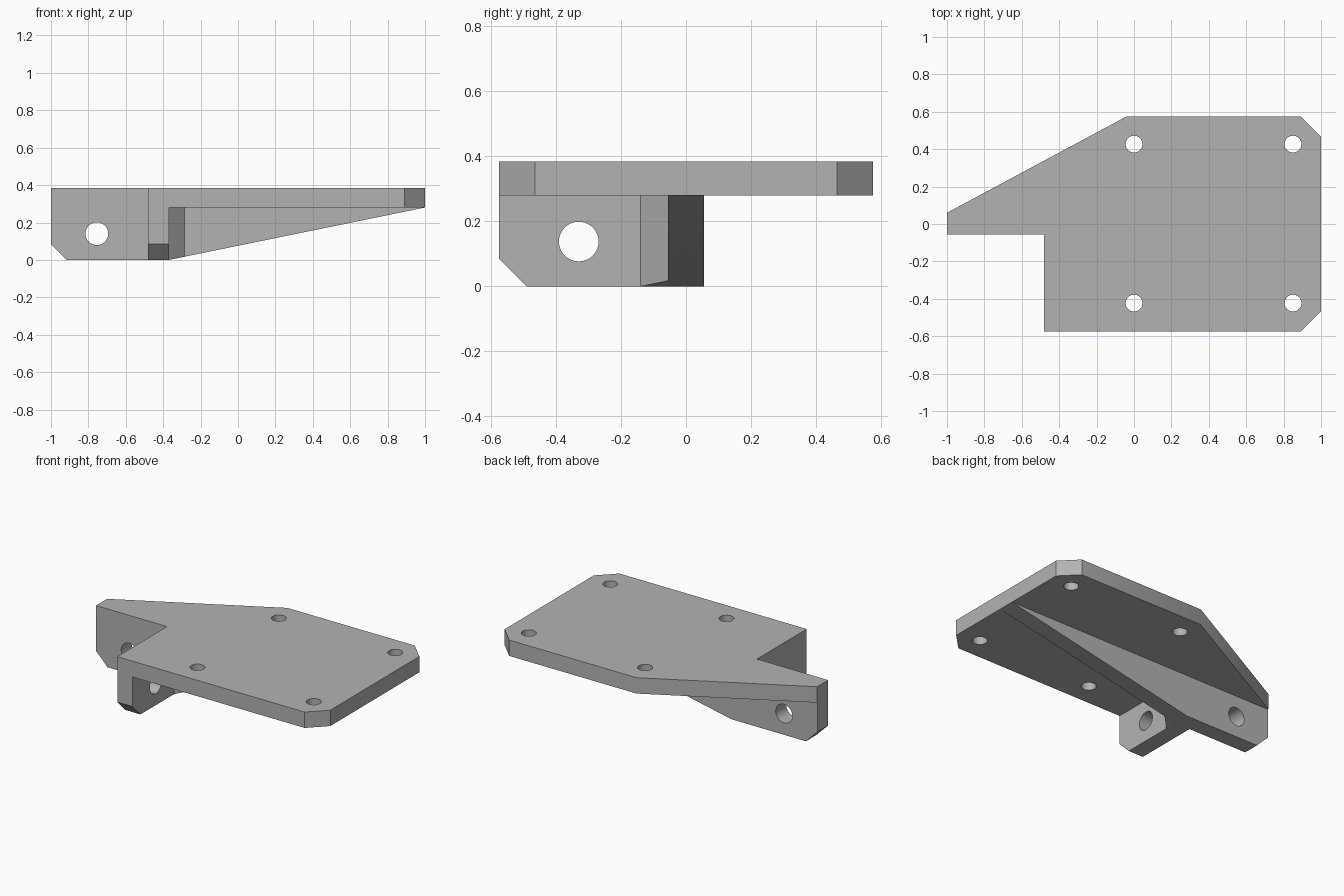
import bpy, bmesh, math
from mathutils import Vector, Matrix

if "Cube" in bpy.data.objects:
    bpy.data.objects.remove(bpy.data.objects["Cube"], do_unlink=True)

grey = bpy.data.materials.new("plain grey")
grey.use_nodes = True
grey.diffuse_color = (0.45, 0.45, 0.45, 1)
grey.node_tree.nodes["Principled BSDF"].inputs["Base Color"].default_value = (0.45, 0.45, 0.45, 1)

PLATE_BOTTOM, TOP = 0.28, 0.385
HALF = 0.055            # half the rib thickness
CHAMFER = 0.085         # rib corner cut and gusset leg
RIB_INNER, RIB_OUTER = -0.37, -0.48
FRONT = -0.575

# Place a 2D profile point at a depth along the given axis
PLACE = {
    "x": lambda a, b, d: Vector((d, a, b)),
    "y": lambda a, b, d: Vector((a, d, b)),
    "z": lambda a, b, d: Vector((a, b, d)),
}
TURN = {
    "x": Matrix.Rotation(math.pi / 2, 4, "Y"),
    "y": Matrix.Rotation(math.pi / 2, 4, "X"),
    "z": Matrix.Identity(4),
}


def make_object(name, bm):
    bmesh.ops.recalc_face_normals(bm, faces=bm.faces)
    mesh = bpy.data.meshes.new(name)
    bm.to_mesh(mesh)
    bm.free()
    mesh.materials.append(grey)
    obj = bpy.data.objects.new(name, mesh)
    bpy.context.collection.objects.link(obj)
    return obj


def prism(name, outline, axis, start, end):
    """Extrude a closed profile along one axis."""
    bm = bmesh.new()
    face = bm.faces.new([bm.verts.new(PLACE[axis](a, b, start)) for a, b in outline])
    extruded = bmesh.ops.extrude_face_region(bm, geom=[face], use_keep_orig=True)
    new_verts = [g for g in extruded["geom"] if isinstance(g, bmesh.types.BMVert)]
    bmesh.ops.translate(bm, verts=new_verts, vec=PLACE[axis](0, 0, end - start))
    return make_object(name, bm)


def drill(obj, holes, radius, axis, depth):
    """Cut round through-holes, then discard the cutters."""
    bm = bmesh.new()
    for a, b in holes:
        bmesh.ops.create_cone(bm, cap_ends=True, segments=40, radius1=radius, radius2=radius, depth=0.4,
                              matrix=Matrix.Translation(PLACE[axis](a, b, depth)) @ TURN[axis])
    cutter = make_object("hole_cutter", bm)
    cutter.hide_render = True
    mod = obj.modifiers.new("holes", "BOOLEAN")
    mod.operation, mod.solver, mod.object = "DIFFERENCE", "EXACT", cutter
    bpy.ops.object.select_all(action="DESELECT")
    obj.select_set(True)
    bpy.context.view_layer.objects.active = obj
    bpy.ops.object.modifier_apply(modifier=mod.name)
    bpy.data.objects.remove(cutter, do_unlink=True)
    bpy.ops.object.shade_smooth_by_angle(angle=math.radians(30))


# Mounting plate with clipped corners and four screw holes
plate = prism("mounting_plate", [
    (-1, -HALF), (-1, 0.06), (-0.04, -FRONT), (0.89, -FRONT), (1, 0.465),
    (1, -0.465), (0.89, FRONT), (RIB_OUTER, FRONT), (RIB_OUTER, -HALF),
], "z", PLATE_BOTTOM, TOP)
drill(plate, [(x, y) for x in (0, 0.85) for y in (-0.423, 0.427)], 0.045, "z", 0.33)

# Long tapering rib under the plate
long_rib = prism("long_rib", [
    (-1, PLATE_BOTTOM), (-1, CHAMFER), (-1 + CHAMFER, 0), (RIB_INNER, 0), (1, PLATE_BOTTOM),
], "y", -HALF, HALF)
drill(long_rib, [(-0.755, 0.14)], 0.061, "y", 0)

# Short cross rib towards the front
cross_rib = prism("cross_rib", [
    (FRONT, PLATE_BOTTOM), (FRONT, CHAMFER), (FRONT + CHAMFER, 0), (-HALF, 0), (-HALF, PLATE_BOTTOM),
], "x", RIB_OUTER, RIB_INNER)
drill(cross_rib, [(-0.33, 0.138)], 0.061, "x", (RIB_OUTER + RIB_INNER) / 2)

# Corner gusset between the ribs, its underside following the taper
gusset = prism("corner_gusset", [
    (RIB_INNER, -HALF), (RIB_INNER, -HALF - CHAMFER), (RIB_INNER + CHAMFER, -HALF),
], "z", 0, PLATE_BOTTOM)
slope = PLATE_BOTTOM / (1 - RIB_INNER)
for v in gusset.data.vertices:
    if v.co.z < 0.01:
        v.co.z = (v.co.x - RIB_INNER) * slope
